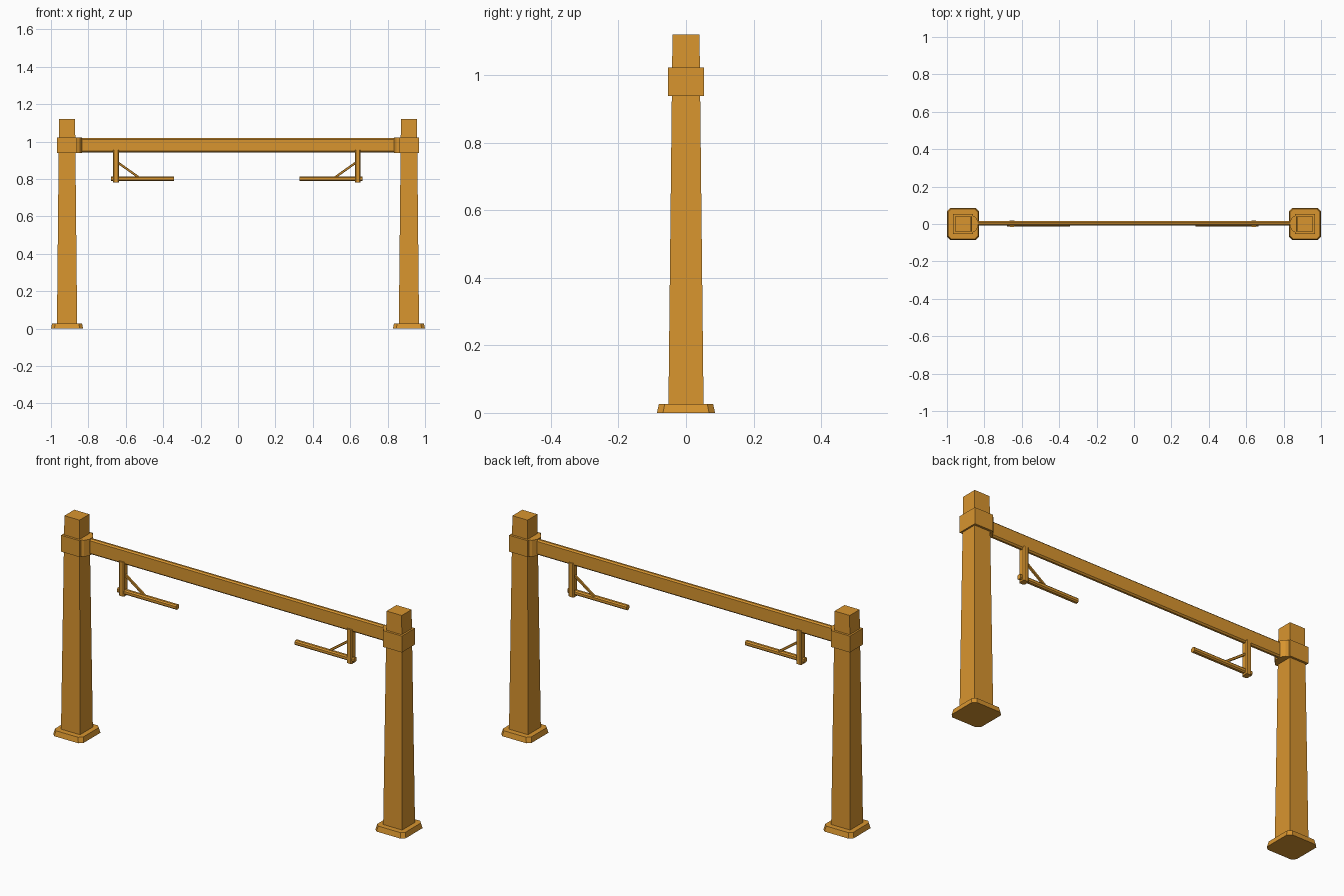
import bpy, bmesh
from mathutils import Vector

if "Cube" in bpy.data.objects:
    bpy.data.objects.remove(bpy.data.objects["Cube"], do_unlink=True)

wood = bpy.data.materials.new("golden wood")
wood.use_nodes = True
COLOR = (0.69, 0.30, 0.028, 1)
wood.diffuse_color = COLOR
wood.node_tree.nodes["Principled BSDF"].inputs["Base Color"].default_value = COLOR


def loft(name, rings):
    """Skin a closed solid through rings with equal point counts."""
    bm = bmesh.new()
    loops = [[bm.verts.new(p) for p in ring] for ring in rings]
    n = len(loops[0])
    for a, b in zip(loops, loops[1:]):
        for i in range(n):
            j = (i + 1) % n
            bm.faces.new((a[i], a[j], b[j], b[i]))
    bm.faces.new(loops[0][::-1])
    bm.faces.new(loops[-1])
    bmesh.ops.recalc_face_normals(bm, faces=bm.faces)
    mesh = bpy.data.meshes.new(name)
    bm.to_mesh(mesh)
    bm.free()
    mesh.materials.append(wood)
    obj = bpy.data.objects.new(name, mesh)
    bpy.context.collection.objects.link(obj)
    return obj


def rect(cx, cy, hx, hy, z, cut=0):
    """Horizontal rectangle ring, with optional cut corners."""
    if not cut:
        pts = [(-hx, -hy), (hx, -hy), (hx, hy), (-hx, hy)]
    else:
        pts = [(-hx + cut, -hy), (hx - cut, -hy), (hx, -hy + cut), (hx, hy - cut),
               (hx - cut, hy), (-hx + cut, hy), (-hx, hy - cut), (-hx, -hy + cut)]
    return [(cx + x, cy + y, z) for x, y in pts]


def bar(name, start, end, hy, hw, cut):
    """Straight bar in the xz plane with a cut-corner section."""
    a, b = Vector(start), Vector(end)
    side = Vector((0, 1, 0))
    up = (b - a).normalized().cross(side)
    section = [(p[0], p[1]) for p in rect(0, 0, hy, hw, 0, cut)]
    return loft(name, [[c + side * u + up * v for u, v in section] for c in (a, b)])


for side, s in (("left", 1), ("right", -1)):
    px = s * 0.914

    # Foot plate and tapering post
    loft(f"{side}_foot", [rect(px, 0, 0.086, 0.086, 0, 0.018),
                          rect(px, 0, 0.08, 0.08, 0.027, 0.017)])
    loft(f"{side}_post", [rect(px, 0, 0.054, 0.052, 0.02),
                          rect(px, 0, 0.043, 0.04, 1.12)])

    # Collar with a rounded socket facing the beam
    loft(f"{side}_collar", [rect(px, 0, 0.053, 0.053, z) for z in (0.938, 1.022)])
    outline = [(0.87, -0.048), (0.848, -0.038), (0.834, -0.016),
               (0.834, 0.016), (0.848, 0.038), (0.87, 0.048)]
    loft(f"{side}_socket", [[(s * x, y, z) for x, y in outline] for z in (0.938, 1.022)])

    # Hanger, sign arm and diagonal brace
    def at(x, z, y=0.002):
        return (s * x - 0.006, y, z)

    hx = at(0.646, 0)[0]
    loft(f"{side}_hanger", [rect(hx, 0.002, 0.015, 0.018, z, 0.005) for z in (0.78, 0.955)])
    bar(f"{side}_arm", at(0.672, 0.801, -0.001), at(0.336, 0.801, -0.001), 0.012, 0.012, 0.006)
    bar(f"{side}_brace", at(0.64, 0.89), at(0.52, 0.805), 0.006, 0.006, 0.002)

# Long cross beam with cut edges
bar("cross_beam", (-0.86, 0.004, 0.98), (0.86, 0.004, 0.98), 0.012, 0.039, 0.007)
